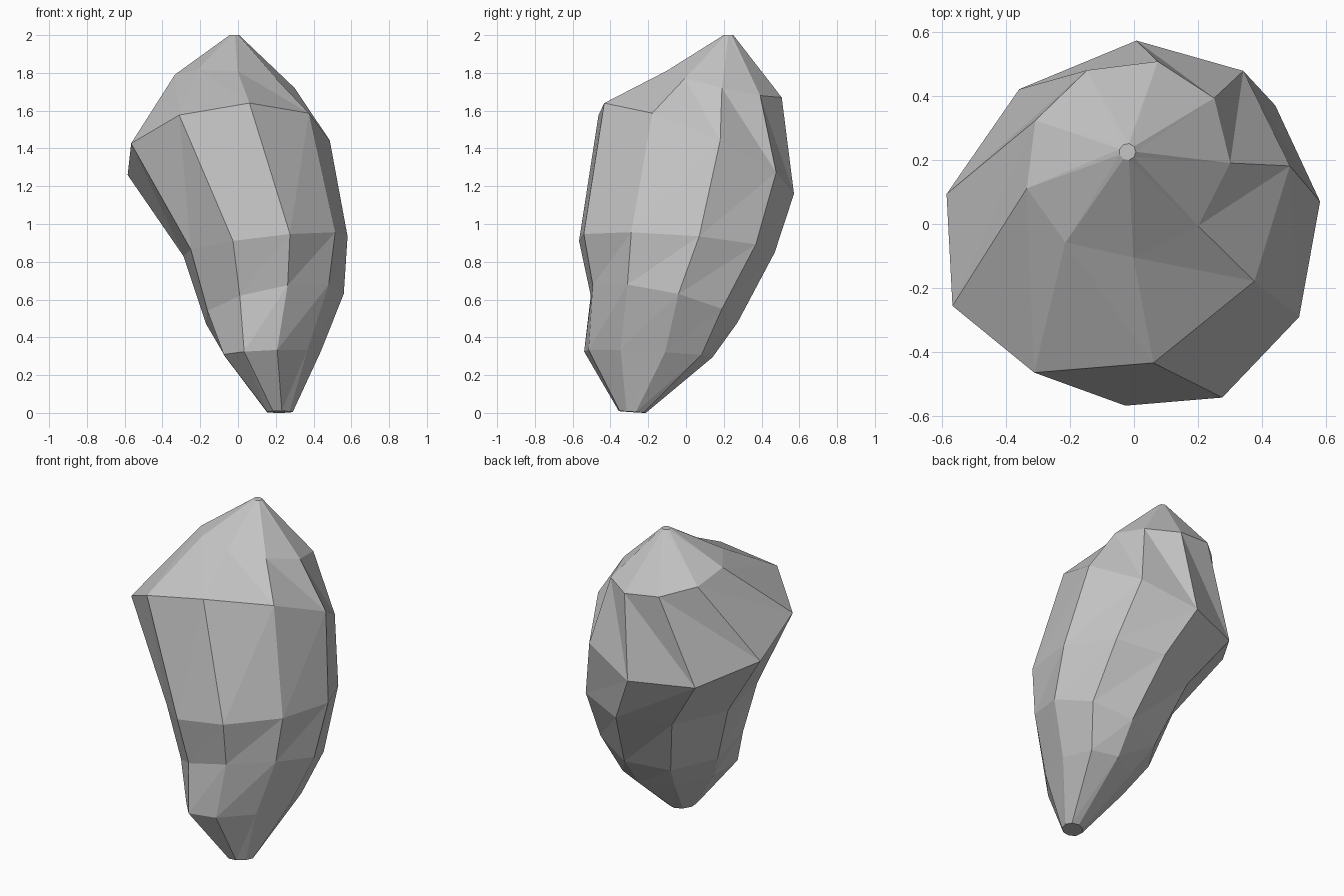
import bpy
import bmesh
from math import cos, sin, tau
from mathutils import Vector

SIDES = 9

# Remove the default cube only
default_cube = bpy.data.objects.get("Cube")
if default_cube:
    bpy.data.objects.remove(default_cube, do_unlink=True)


def make_material(name, colour):
    material = bpy.data.materials.new(name)
    material.use_nodes = True
    material.diffuse_color = colour
    shader = next(n for n in material.node_tree.nodes if n.type == "BSDF_PRINCIPLED")
    shader.inputs["Base Color"].default_value = colour
    shader.inputs["Roughness"].default_value = 0.9
    return material


def add_ring(bm, centre, axis_a, axis_b):
    """Add one tilted elliptical cross-section, counter-clockwise from above."""
    centre, axis_a, axis_b = Vector(centre), Vector(axis_a), Vector(axis_b)
    ring = []
    for step in range(SIDES):
        angle = tau * step / SIDES
        ring.append(bm.verts.new(centre + axis_a * cos(angle) + axis_b * sin(angle)))
    return ring


def bridge(bm, lower, upper, lean_forward):
    """Join two rings with triangles, choosing which way the diagonals lean."""
    for i in range(SIDES):
        j = (i + 1) % SIDES
        if lean_forward:
            bm.faces.new((lower[i], lower[j], upper[j]))
            bm.faces.new((lower[i], upper[j], upper[i]))
        else:
            bm.faces.new((lower[i], lower[j], upper[i]))
            bm.faces.new((lower[j], upper[j], upper[i]))


# Cross-sections from the narrow foot to the blunt tip: centre and two half axes
sections = [
    ((0.22, -0.285, 0.005), (0.07, 0.02, 0.0), (0.0, 0.07, -0.005)),
    ((0.175, -0.204, 0.312), (0.262, 0.094, 0.01), (0.013, 0.333, -0.02)),
    ((0.186, -0.125, 0.566), (0.374, 0.085, 0.064), (-0.012, 0.389, -0.1)),
    ((0.142, -0.058, 0.89), (0.438, 0.128, 0.045), (-0.058, 0.513, -0.05)),
    ((-0.061, 0.046, 1.391), (0.547, 0.135, 0.051), (-0.027, 0.51, -0.244)),
    ((-0.02, 0.204, 1.744), (0.32, -0.014, -0.024), (0.039, 0.31, -0.071)),
    ((-0.02, 0.225, 2.0), (0.026, 0.0, 0.0), (0.0, 0.026, 0.0)),
]

# Rock body: bridged rings closed by small flat caps
bm = bmesh.new()
rings = [add_ring(bm, *section) for section in sections]
for level, (lower, upper) in enumerate(zip(rings, rings[1:])):
    bridge(bm, lower, upper, lean_forward=level < 4)
bm.faces.new(list(reversed(rings[0])))
bm.faces.new(rings[-1])
bmesh.ops.recalc_face_normals(bm, faces=bm.faces[:])

mesh = bpy.data.meshes.new("rock")
bm.to_mesh(mesh)
bm.free()

# Faceted stone finish
mesh.materials.append(make_material("stone grey", (0.56, 0.56, 0.56, 1.0)))
for polygon in mesh.polygons:
    polygon.use_smooth = False

rock = bpy.data.objects.new("rock", mesh)
bpy.context.scene.collection.objects.link(rock)
